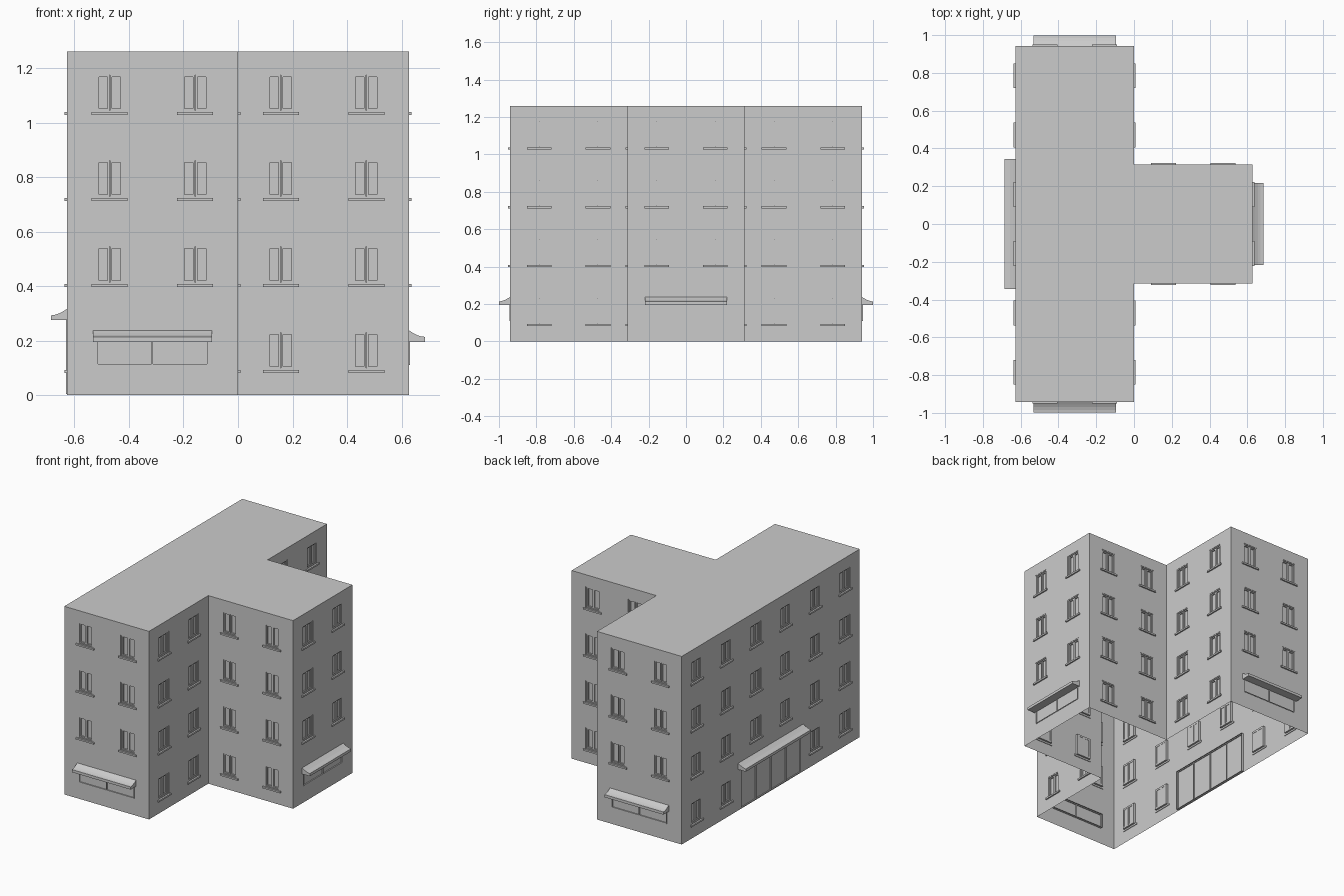
import bpy, bmesh
from mathutils import Matrix, Vector

if "Cube" in bpy.data.objects:
    bpy.data.objects.remove(bpy.data.objects["Cube"])

M = 0.314            # window bay width, also about one storey
STOREY = 0.315
FLOORS = 4
H = 1.26
REVEAL = 0.016       # depth of the openings


def make_mesh(name, bm):
    me = bpy.data.meshes.new(name)
    bm.to_mesh(me)
    bm.free()
    return me


def place(name, me, mat=Matrix()):
    ob = bpy.data.objects.new(name, me)
    ob.matrix_world = mat
    bpy.context.collection.objects.link(ob)
    return ob


def box(bm, x0, x1, y0, y1, z0, z1):
    s = Matrix.Diagonal((x1 - x0, y1 - y0, z1 - z0, 1))
    t = Matrix.Translation(((x0 + x1) / 2, (y0 + y1) / 2, (z0 + z1) / 2))
    bmesh.ops.create_cube(bm, size=1, matrix=t @ s)


def quad(bm, *pts):
    bm.faces.new([bm.verts.new(p) for p in pts])


def frame(bm, x0, x1, z0, z1, t, y0, y1):
    box(bm, x0, x0 + t, y0, y1, z0, z1)
    box(bm, x1 - t, x1, y0, y1, z0, z1)
    box(bm, x0 + t, x1 - t, y0, y1, z0, z0 + t)
    box(bm, x0 + t, x1 - t, y0, y1, z1 - t, z1)


# Local wall space: x along the wall, -y outward, z up
def window_mesh(w=0.105, h=0.143):
    bm = bmesh.new()
    frame(bm, -w / 2, w / 2, 0, h, 0.006, 0.002, REVEAL)
    for x0, x1 in ((-w / 2 + 0.006, -0.001), (0.001, w / 2 - 0.006)):
        frame(bm, x0, x1, 0.006, h - 0.006, 0.007, 0.007, REVEAL)
    quad(bm, (-w / 2, REVEAL - 0.002, 0), (w / 2, REVEAL - 0.002, 0),
         (w / 2, REVEAL - 0.002, h), (-w / 2, REVEAL - 0.002, h))
    box(bm, -0.066, 0.066, -0.009, 0.004, -0.011, 0)     # sill
    return make_mesh("window", bm)


def shop_mesh(w, h, panes):
    bm = bmesh.new()
    t = 0.005
    frame(bm, -w / 2, w / 2, 0, h, t, -0.003, 0.01)
    for i in range(1, panes):
        x = -w / 2 + w * i / panes
        box(bm, x - t / 2, x + t / 2, -0.003, 0.01, t, h - t)
    quad(bm, (-w / 2, 0.004, 0), (w / 2, 0.004, 0), (w / 2, 0.004, h), (-w / 2, 0.004, h))
    return make_mesh("shop_window", bm)


def awning_mesh(w):
    # Concave canopy profile swept along the wall
    prof = [(0, 0), (-0.057, 0), (-0.057, 0.018), (-0.043, 0.020),
            (-0.028, 0.025), (-0.013, 0.033), (0, 0.041)]
    bm = bmesh.new()
    f = bm.faces.new([bm.verts.new((-w / 2, y, z)) for y, z in prof])
    r = bmesh.ops.extrude_face_region(bm, geom=[f], use_keep_orig=True)
    vs = [v for v in r["geom"] if isinstance(v, bmesh.types.BMVert)]
    bmesh.ops.translate(bm, verts=vs, vec=(w, 0, 0))
    bmesh.ops.recalc_face_normals(bm, faces=bm.faces)
    return make_mesh("awning", bm)


def wall_mesh(length, holes):
    # Sheet wall: grid cut at the opening edges, leaving the openings out
    xs = sorted({0, round(length, 4)} | {v for h in holes for v in h[:2]})
    zs = sorted({0, H} | {v for h in holes for v in h[2:]})
    bm = bmesh.new()
    for x0, x1 in zip(xs, xs[1:]):
        for z0, z1 in zip(zs, zs[1:]):
            cx, cz = (x0 + x1) / 2, (z0 + z1) / 2
            if not any(a < cx < b and c < cz < d for a, b, c, d in holes):
                quad(bm, (x0, 0, z0), (x1, 0, z0), (x1, 0, z1), (x0, 0, z1))
    for a, b, c, d in holes:
        ring = [(a, c), (a, d), (b, d), (b, c)]
        for (p, q), (r, s) in zip(ring, ring[1:] + ring[:1]):
            quad(bm, (p, 0, q), (p, REVEAL, q), (r, REVEAL, s), (r, 0, s))
    bmesh.ops.remove_doubles(bm, verts=bm.verts, dist=1e-5)
    return make_mesh("wall", bm)


WINDOW = window_mesh()
# shop kinds: width, sill z, head z, panes, awning width, awning z
SHOPS = {"small": (0.41, 0.11, 0.205, 2, 0.436, 0.196),
         "wide": (0.634, 0.004, 0.276, 4, 0.69, 0.275)}


def build_wall(name, a, b, shop=None):
    a, b = Vector(a), Vector(b)
    length = (b - a).length
    u = (b - a) / length
    mat = Matrix(((u.x, -u.y, 0, a.x), (u.y, u.x, 0, a.y), (0, 0, 1, 0), (0, 0, 0, 1)))
    holes = []
    for i in range(round(length / M)):
        x = (i + 0.5) * M
        for k in range(FLOORS):
            if k == 0 and shop and abs(x - length / 2) < M:
                continue
            z = 0.093 + k * STOREY
            holes.append(tuple(round(v, 4) for v in (x - 0.0525, x + 0.0525, z, z + 0.143)))
            place(name + "_window", WINDOW, mat @ Matrix.Translation((x, 0, z)))
    if shop:
        w, z0, z1, panes, aw, az = SHOPS[shop]
        c = length / 2
        holes.append(tuple(round(v, 4) for v in (c - w / 2, c + w / 2, z0, z1)))
        place(name + "_shop_window", shop_mesh(w, z1 - z0, panes),
              mat @ Matrix.Translation((c, 0, z0)))
        place(name + "_awning", awning_mesh(aw), mat @ Matrix.Translation((c, 0, az)))
    place(name, wall_mesh(length, holes), mat)


# T-shaped plan, counter-clockwise, with the shop on each wall
L, S = 3 * M, M
W = 2 * M
plan = [((-W, -L), "front_end_wall", "small"), ((0, -L), "front_inner_wall", None),
        ((0, -S), "wing_front_wall", None), ((W, -S), "wing_end_wall", "small"),
        ((W, S), "wing_back_wall", None), ((0, S), "back_inner_wall", None),
        ((0, L), "back_end_wall", "small"), ((-W, L), "long_wall", "wide")]
for i, (p, name, shop) in enumerate(plan):
    build_wall(name, p, plan[(i + 1) % len(plan)][0], shop)

# Flat roof
bm = bmesh.new()
bm.faces.new([bm.verts.new((x, y, H)) for (x, y), _, _ in plan])
place("roof", make_mesh("roof", bm))
